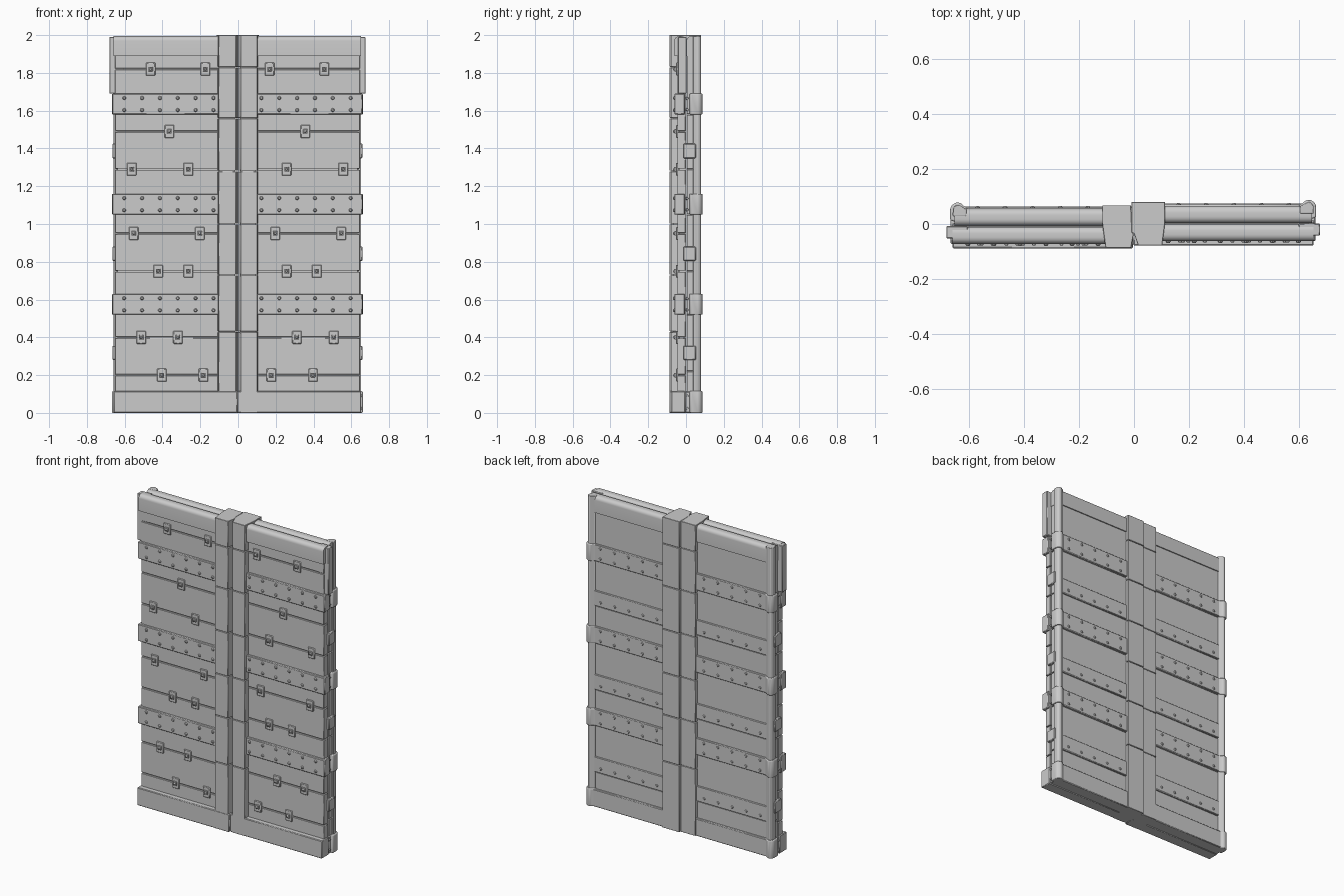
import bpy, bmesh, math
from mathutils import Matrix, Vector

if "Cube" in bpy.data.objects:
    bpy.data.objects.remove(bpy.data.objects["Cube"])


class Part:
    """Collects solids of one part of one door leaf; s mirrors x, dy shifts the leaf."""
    def __init__(self, name, s, dy):
        self.name, self.s, self.dy, self.bm = name, s, dy, bmesh.new()

    def box(self, x0, x1, y0, y1, z0, z1):
        m = Matrix.LocRotScale(Vector(((x0+x1)/2, (y0+y1)/2, (z0+z1)/2)), None,
                               Vector((x1-x0, y1-y0, z1-z0)))
        bmesh.ops.create_cube(self.bm, size=1, matrix=m)

    def extrude(self, pts, vec):
        f = self.bm.faces.new([self.bm.verts.new(p) for p in pts])
        g = bmesh.ops.extrude_face_region(self.bm, geom=[f])
        vs = [v for v in g['geom'] if isinstance(v, bmesh.types.BMVert)]
        bmesh.ops.translate(self.bm, verts=vs, vec=vec)
        if f.is_valid is False or len(f.link_loops if hasattr(f, 'link_loops') else [1]) == 0:
            return

    def prism(self, xy, z0, z1):
        self.extrude([(x, y, z0) for x, y in xy], (0, 0, z1-z0))

    def stud(self, x, y, z, r, h, side, n=8):
        """Tapered stud on the front (side=-1) or back (side=1)."""
        m = Matrix.Translation((x, y + side*h/2, z)) @ Matrix.Rotation(-side*math.pi/2, 4, 'X')
        bmesh.ops.create_cone(self.bm, cap_ends=True, segments=n, radius1=r,
                              radius2=r*0.55, depth=h, matrix=m)

    def finish(self, bevel=0.0, segments=1):
        for v in self.bm.verts:
            v.co = (self.s*v.co.x - 0.003, v.co.y + self.dy, v.co.z)
        bmesh.ops.recalc_face_normals(self.bm, faces=self.bm.faces)
        me = bpy.data.meshes.new(self.name)
        self.bm.to_mesh(me)
        self.bm.free()
        ob = bpy.data.objects.new(self.name, me)
        bpy.context.collection.objects.link(ob)
        if bevel:
            b = ob.modifiers.new('bevel', 'BEVEL')
            b.width, b.segments, b.limit_method = bevel, segments, 'ANGLE'
            b.angle_limit = math.radians(25)
        bpy.context.view_layer.objects.active = ob
        ob.select_set(True)
        bpy.ops.object.shade_smooth_by_angle(angle=math.radians(35))
        ob.select_set(False)


BANDS = [(0.52, 0.63), (1.05, 1.16), (1.58, 1.69)]
STRAPS = [(0.22, 0.32), (0.75, 0.85), (1.29, 1.39)]
PLATES = {1.82: (0.17, 0.46), 1.49: (0.36,), 1.29: (0.26, 0.56), 0.95: (0.2, 0.55),
          0.75: (0.26, 0.42), 0.40: (0.315, 0.51), 0.20: (0.18, 0.40)}
STILE_SEAMS = [0.43, 0.73, 1.0, 1.28, 1.56, 1.83]


def rounded_beam(y0, y1, z0, z1, r=0.024, n=6):
    """yz profile of a beam with rounded upper edges."""
    pts = [(y0, z0), (y1, z0)]
    for cy, a0 in ((y1-r, 0), (y0+r, 90)):
        for i in range(n+1):
            a = math.radians(a0 + 90*i/n)
            pts.append((cy + r*math.cos(a), z1 - r + r*math.sin(a)))
    return pts


def spans(lo, hi, cuts, gap):
    e = [lo] + sorted(cuts) + [hi]
    return [(a + (gap if i else 0), b - (gap if i < len(e)-2 else 0))
            for i, (a, b) in enumerate(zip(e, e[1:]))]


def leaf(side, s, dy):
    P = lambda n: Part(side + '_' + n, s, dy)

    # inner core, visible only in the seams and the edge groove
    p = P('core')
    p.box(0.02, 0.636, -0.038, 0.054, 0.01, 1.96)
    p.finish()

    # horizontal planks, front and back
    p = P('front_planks')
    for a, b in spans(0.03, 1.93, PLATES, 0.003):
        p.box(0.05, 0.648, -0.046, -0.002, a, b)
    p.finish(0.002)
    p = P('back_planks')
    for a, b in spans(0.03, 1.93, [t[0] for t in STRAPS + BANDS], 0.002):
        p.box(0.05, 0.646, 0.004, 0.059, a, b)
    p.finish(0.002)

    # rounded top beams
    p = P('top_beams')
    for y0, y1, x1 in ((-0.062, 0.0, 0.655), (0.003, 0.066, 0.648)):
        p.extrude([(0.05, y, z) for y, z in rounded_beam(y0, y1, 1.89, 1.994)],
                  (x1-0.05, 0, 0))
    p.finish()

    # upper pivot plate on the outer edge
    p = P('edge_plate')
    p.box(0.60, 0.678, -0.042, 0.002, 1.69, 1.99)
    p.finish(0.003)

    # bottom rail
    p = P('bottom_rail')
    p.box(0.0, 0.655, -0.078, -0.004, 0.0, 0.115)
    p.box(0.0, 0.650, -0.004, 0.074, 0.0, 0.112)
    p.finish(0.004)

    # meeting stile: stacked blocks over a slightly smaller core
    if s > 0:
        xy = [(-0.006, 0.08), (0.115, 0.08), (0.115, 0.0), (0.105, -0.078),
              (0.018, -0.078), (0.003, -0.035), (-0.006, -0.03)]
    else:
        xy = [(0.008, 0.078), (0.112, 0.078), (0.112, 0.01), (0.100, -0.077),
              (0.008, -0.077), (-0.002, -0.025), (0.004, -0.02)]
    p = P('stile')
    for a, b in spans(0.0, 2.0, STILE_SEAMS, 0.002):
        p.prism(xy, a, b)
    p.finish(0.0015)
    p = P('stile_core')
    p.box(0.014, 0.098, -0.068, 0.073, 0.005, 1.99)
    p.finish()

    # riveted bands front and back, thin straps on the back
    p, r = P('bands'), P('rivets')
    for a, b in BANDS:
        p.box(0.10, 0.662, -0.062, -0.006, a, b)
        p.box(0.10, 0.630, 0.01, 0.070, a, b)
        for z in (a + 0.023, b - 0.023):
            for i in range(6):
                r.stud(0.127 + 0.0945*i, -0.062, z, 0.010, 0.007, -1)
            for i in range(5):
                r.stud(0.165 + 0.1*i, 0.070, z, 0.009, 0.006, 1)
    for a, b in STRAPS:
        p.box(0.10, 0.630, 0.01, 0.066, a, b)
        for i in range(5):
            r.stud(0.165 + 0.1*i, 0.066, a + 0.03, 0.009, 0.006, 1)
    p.finish(0.004)
    r.finish()

    # bolted square plates along the front seams
    p, r = P('bolt_plates'), P('bolts')
    for z, xs in PLATES.items():
        for x in xs:
            p.box(x-0.025, x+0.025, -0.053, -0.04, z-0.034, z+0.034)
            r.box(x-0.012, x+0.012, -0.061, -0.05, z-0.012, z+0.012)
            r.stud(x, -0.061, z, 0.009, 0.007, -1)
    p.finish(0.003)
    r.finish(0.001)

    # outer corner post on the back edge
    p = P('corner_post')
    p.prism([(0.605, 0.064), (0.622, 0.074), (0.634, 0.080), (0.646, 0.077),
             (0.654, 0.066), (0.655, 0.038), (0.605, 0.038)], 0.0, 1.995)
    p.finish(0.003, 2)

    # caps clamping the post at every band and at the foot
    p = P('post_caps')
    for a, b in BANDS + [(0.0, 0.115)]:
        p.prism([(0.598, 0.068), (0.612, 0.074), (0.628, 0.087), (0.642, 0.088),
                 (0.658, 0.078), (0.664, 0.066), (0.664, 0.024), (0.645, 0.018),
                 (0.598, 0.03)], a, b)
    p.finish(0.005, 2)

    # small edge clasps between bands
    p = P('edge_clasps')
    for a, b in ((0.28, 0.355), (0.805, 0.88), (1.348, 1.425)):
        p.box(0.60, 0.662, -0.014, 0.052, a, b)
    p.finish(0.004)

    # studs on the outer edge of the bands and foot
    p = P('edge_studs')
    for a, b in BANDS + [(0.0, 0.115)]:
        for z in (a + 0.025, b - 0.025):
            m = Matrix.Translation((0.645, 0.006, z)) @ Matrix.Rotation(math.pi/2, 4, 'Y')
            bmesh.ops.create_cone(p.bm, cap_ends=True, segments=8, radius1=0.009,
                                  radius2=0.006, depth=0.022, matrix=m)
    p.finish()


leaf('left', -1, -0.01)
leaf('right', 1, 0.0)
